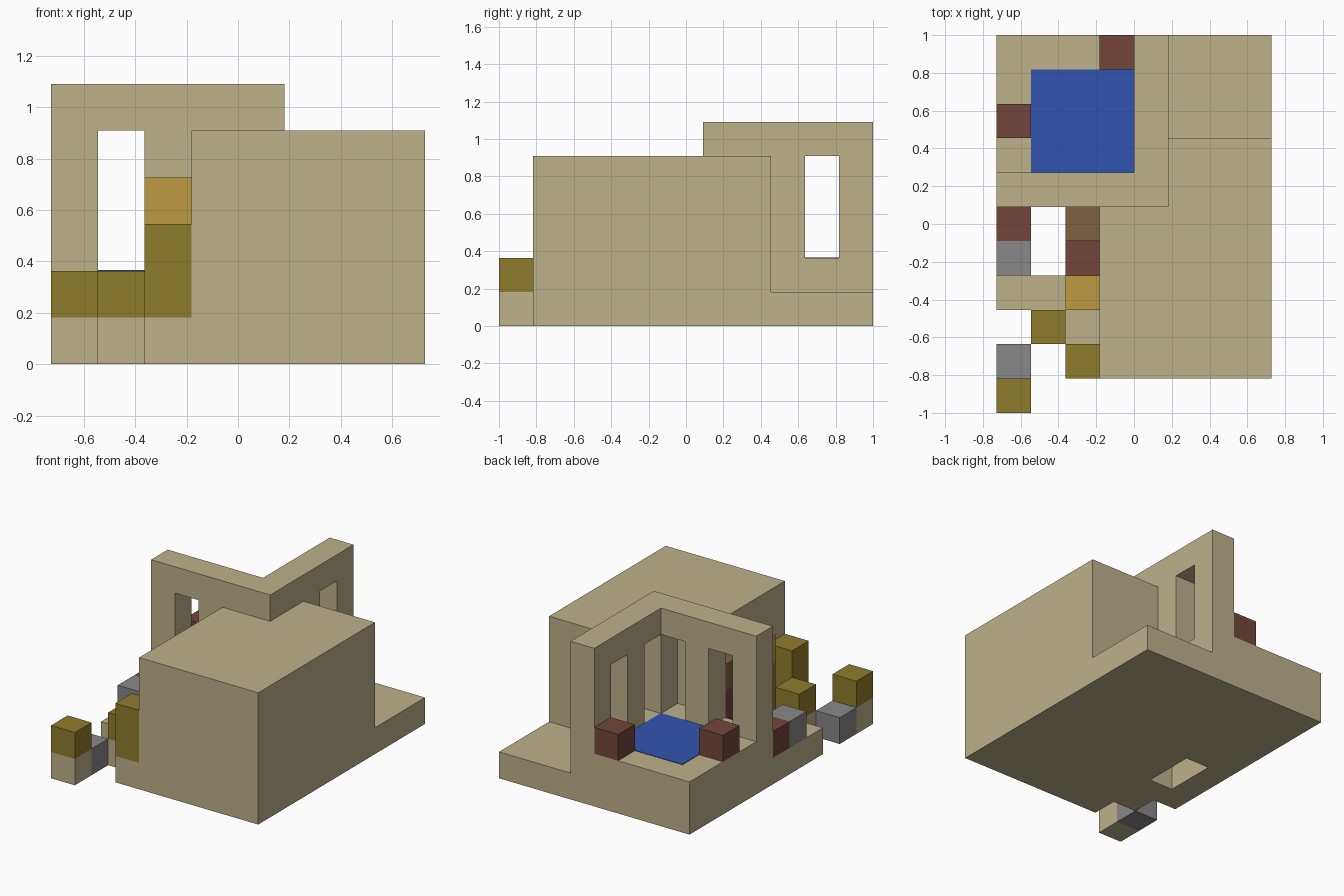
import bpy
import bmesh
from mathutils import Vector

U = 2 / 11                       # one building block
ORIGIN = Vector((-4 * U, -1, 0))

cube = bpy.data.objects.get("Cube")
if cube:
    bpy.data.objects.remove(cube, do_unlink=True)


def material(name, r, g, b):
    lin = [((c / 255 + 0.055) / 1.055) ** 2.4 for c in (r, g, b)] + [1]
    m = bpy.data.materials.new(name)
    m.use_nodes = True
    m.diffuse_color = lin
    m.node_tree.nodes["Principled BSDF"].inputs["Base Color"].default_value = lin
    return m


SAND = material("sandstone", 189, 178, 139)
OLIVE = material("dark_gold", 144, 124, 44)
AMBER = material("amber", 190, 155, 66)
WATER = material("water_blue", 50, 84, 176)
MAROON = material("maroon", 116, 70, 58)
BROWN = material("brown", 128, 98, 68)
GREY = material("grey", 136, 136, 136)


def part(name, mat, *boxes):
    """One object from boxes given as (low corner, size) in block units."""
    bm = bmesh.new()
    for low, size in boxes:
        verts = bmesh.ops.create_cube(bm, size=1)["verts"]
        for v in verts:
            v.co = ORIGIN + U * Vector([l + s * (c + 0.5) for l, s, c in zip(low, size, v.co)])
    mesh = bpy.data.meshes.new(name)
    bm.to_mesh(mesh)
    bm.free()
    mesh.materials.append(mat)
    obj = bpy.data.objects.new(name, mesh)
    bpy.context.collection.objects.link(obj)
    return obj


# House body, wrapping round the corner of the courtyard
part("house_body", SAND, ((3, 1, 0), (5, 5, 5)), ((5, 6, 0), (3, 2, 5)))

# Ground slabs and the raised courtyard floor
part("back_terrace", SAND, ((5, 8, 0), (3, 3, 1)))
part("courtyard_floor", SAND, ((0, 6, 0), (5, 5, 2)))
part("front_paving", SAND, ((0, 3, 0), (1, 3, 1)), ((1, 2, 0), (1, 2, 1)), ((2, 1, 0), (1, 5, 1)))
part("pool_water", WATER, ((1, 7, 2), (3, 3, 0.02)))

# Courtyard walls: piers with tall openings between them, under a lintel
part("front_wall", SAND, ((0, 6, 5), (4, 1, 1)), *[((i, 6, 2), (1, 1, 3)) for i in (0, 2)])
part("side_wall", SAND, ((4, 6, 5), (1, 5, 1)), *[((4, j, 2), (1, 1, 3)) for j in (6, 8, 10)])

# Seats beside the pool
for n, (i, j) in enumerate([(3, 10), (0, 8)]):
    part(f"pool_seat_{n + 1}", MAROON, ((i, j, 2), (1, 1, 1)))

# Front corner blocks
part("corner_base", SAND, ((0, 0, 0), (1, 1, 1)))
part("corner_shrub", OLIVE, ((0, 0, 1), (1, 1, 1)))
part("corner_stone", GREY, ((0, 1, 0), (1, 1, 1)))
part("path_shrub", OLIVE, ((1, 2, 1), (1, 1, 1)))

# Blocks along the outer edge of the paving
part("edge_stone", GREY, ((0, 4, 1), (1, 1, 1)))
part("edge_block", MAROON, ((0, 5, 1), (1, 1, 1)))

# Columns against the house
part("tall_shrub", OLIVE, ((2, 1, 1), (1, 1, 2)))
part("lamp_post", OLIVE, ((2, 3, 1), (1, 1, 2)))
part("lamp", AMBER, ((2, 3, 3), (1, 1, 1)))
part("brick_column", MAROON, ((2, 4, 1), (1, 2, 2)))
part("column_cap", BROWN, ((2, 5, 3), (1, 1, 1)))
